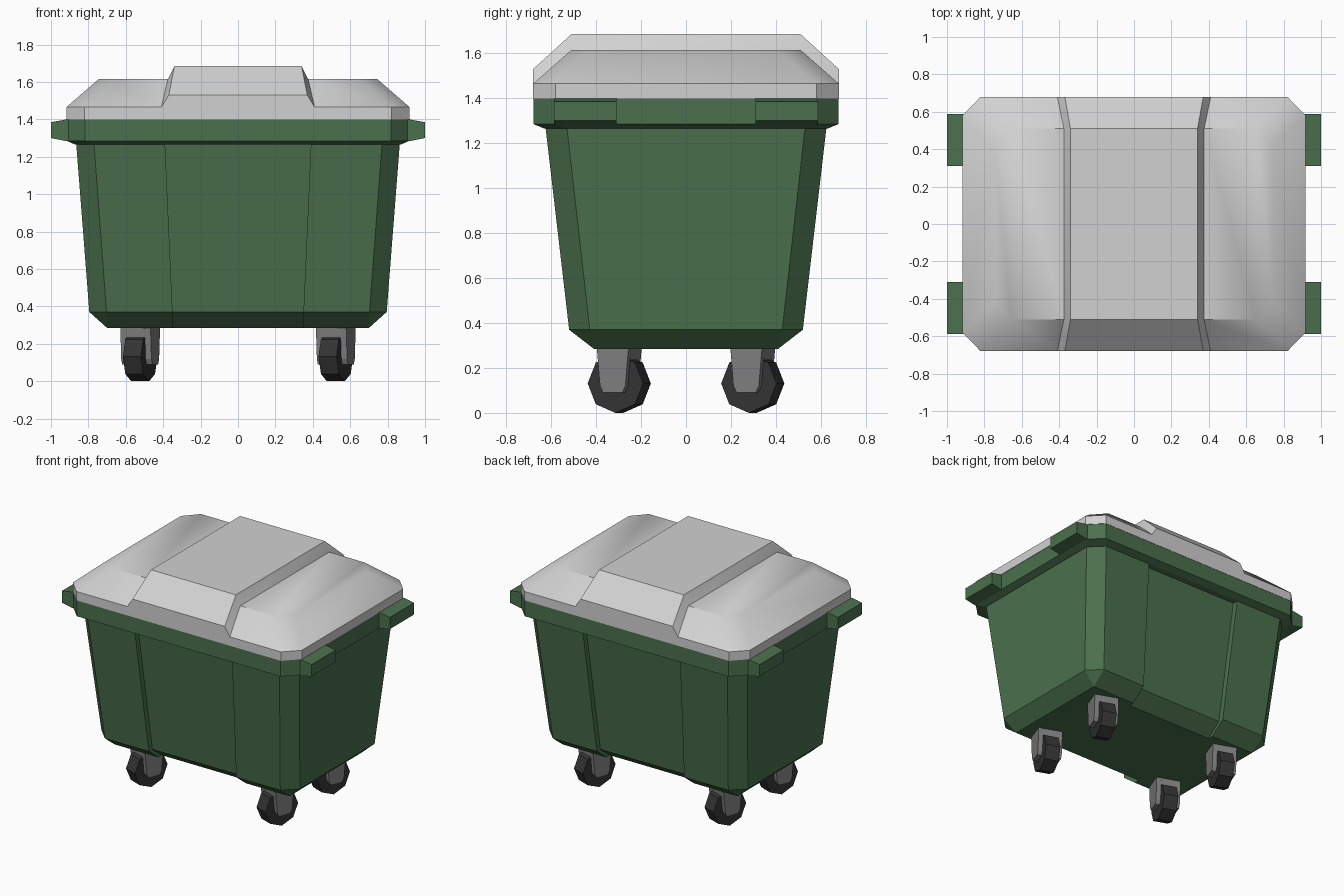
import bpy, bmesh, math

cube = bpy.data.objects.get("Cube")
if cube:
    bpy.data.objects.remove(cube)


def material(name, r, g, b):
    m = bpy.data.materials.new(name)
    m.use_nodes = True
    m.diffuse_color = (r, g, b, 1)
    bsdf = next(n for n in m.node_tree.nodes if n.type == 'BSDF_PRINCIPLED')
    bsdf.inputs["Base Color"].default_value = (r, g, b, 1)
    bsdf.inputs["Roughness"].default_value = 0.7
    return m


GREEN = material("bin green", 0.07, 0.165, 0.075)
GREY = material("lid light grey", 0.64, 0.64, 0.64)
METAL = material("caster grey", 0.21, 0.21, 0.21)
RUBBER = material("wheel black", 0.034, 0.034, 0.034)


def loft(bm, rings):
    """Skin a list of equal-length rings and cap both ends."""
    rows = [[bm.verts.new(p) for p in ring] for ring in rings]
    for a, b in zip(rows, rows[1:]):
        for i in range(len(a)):
            j = (i + 1) % len(a)
            bm.faces.new((a[i], a[j], b[j], b[i]))
    bm.faces.new(rows[0][::-1])
    bm.faces.new(rows[-1])


def finish(bm, name, mat, location=(0, 0, 0), turn=0):
    bmesh.ops.remove_doubles(bm, verts=bm.verts, dist=0.0005)
    bmesh.ops.recalc_face_normals(bm, faces=bm.faces)
    mesh = bpy.data.meshes.new(name)
    bm.to_mesh(mesh)
    bm.free()
    mesh.materials.append(mat)
    ob = bpy.data.objects.new(name, mesh)
    ob.location = location
    ob.rotation_euler.z = turn
    bpy.context.collection.objects.link(ob)
    return ob


def solid(name, mat, *parts, **place):
    bm = bmesh.new()
    for rings in parts:
        loft(bm, rings)
    return finish(bm, name, mat, **place)


def outline(z, hx, hy, cut, recess=None):
    """Rectangle with cut corners, optionally with a recess front and back."""
    quarter = [(hx, hy - cut), (hx - cut, hy)]
    if recess:
        half, depth = recess
        quarter += [(half, hy), (half, hy - depth)]
    side = quarter + [(-x, y) for x, y in reversed(quarter)]
    return [(x, y, z) for x, y in side + [(-x, -y) for x, y in side]]


# Tub: tapered, with recessed panels and a bevelled foot
solid("tub", GREEN, [
    outline(0.285, 0.70, 0.41, 0, (0.35, 0.04)),
    outline(0.37, 0.795, 0.52, 0.092, (0.35, 0.04)),
    outline(1.27, 0.865, 0.625, 0.095, (0.39, 0.04))])

# Rim with sloped underside
solid("rim", GREEN, [
    outline(1.265, 0.87, 0.63, 0.095),
    outline(1.285, 0.915, 0.678, 0.098),
    outline(1.4, 0.915, 0.678, 0.098)])


# Lifting handles, tapering outward
def handle_end(x, sy, low, high):
    return [(x, sy * y, z) for y, z in
            ((0.31, low), (0.588, low), (0.588, high), (0.31, high))]


for sx, side in ((-1, "right"), (1, "left")):
    for sy, end in ((-1, "front"), (1, "back")):
        solid(f"{end}_{side}_handle", GREEN, [
            handle_end(sx * 0.88, sy, 1.284, 1.399),
            handle_end(sx * 0.92, sy, 1.284, 1.399),
            handle_end(sx, sy, 1.3, 1.385)])

# Lid: sections across x, each (foot x, foot y, top x, top y, wall z, top z)
half = [(0.918, 0.58, 0.745, 0.41, 1.465, 1.615),
        (0.82, 0.68, 0.655, 0.51, 1.465, 1.615),
        (0.41, 0.68, 0.375, 0.51, 1.465, 1.615),
        (0.37, 0.68, 0.34, 0.51, 1.53, 1.685)]
sections = half + [(-a, b, -c, d, e, f) for a, b, c, d, e, f in reversed(half)]
bm = bmesh.new()
rows = []
for fx, fy, tx, ty, wall, top in sections:
    ring = [(fx, -fy, 1.4), (fx, -fy, wall), (tx, -ty, top),
            (tx, ty, top), (fx, fy, wall), (fx, fy, 1.4)]
    rows.append([bm.verts.new(p) for p in ring])
for a, b in zip(rows, rows[1:]):
    for i in range(6):
        j = (i + 1) % 6
        bm.faces.new((a[i], a[j], b[j], b[i]))
for r in (rows[0], rows[-1]):
    bm.faces.new((r[0], r[1], r[4], r[5]))
    bm.faces.new((r[1], r[2], r[3], r[4]))
lid = finish(bm, "lid", GREY)
bpy.ops.object.select_all(action='DESELECT')
lid.select_set(True)
bpy.context.view_layer.objects.active = lid
bpy.ops.object.shade_smooth_by_angle(angle=math.radians(41))


# Casters: forked bracket around an eight-sided wheel, all swivelled alike
def leg_side(x):
    shape = [(0.075, 0.29), (0.06, 0.12), (0.045, 0.09)]
    return [(x, y, z) for y, z in shape + [(-y, z) for y, z in reversed(shape)]]


def bridge_side(x):
    return [(x, y, z) for y, z in
            ((0.075, 0.29), (0.071, 0.235), (-0.071, 0.235), (-0.075, 0.29))]


def wheel_side(x, radius=0.131):
    return [(x, radius * math.sin(k * math.pi / 4),
             0.131 + radius * math.cos(k * math.pi / 4)) for k in range(8)]


swivel = -math.radians(20)
for sx, side in ((-1, "right"), (1, "left")):
    for sy, end in ((-1, "front"), (1, "back")):
        place = dict(location=(sx * 0.523, sy * 0.297, 0), turn=swivel)
        solid(f"{end}_{side}_fork", METAL,
              [leg_side(-0.086), leg_side(-0.053)],
              [leg_side(0.053), leg_side(0.086)],
              [bridge_side(-0.053), bridge_side(0.053)], **place)
        solid(f"{end}_{side}_wheel", RUBBER,
              [wheel_side(-0.051), wheel_side(0.051)], **place)
